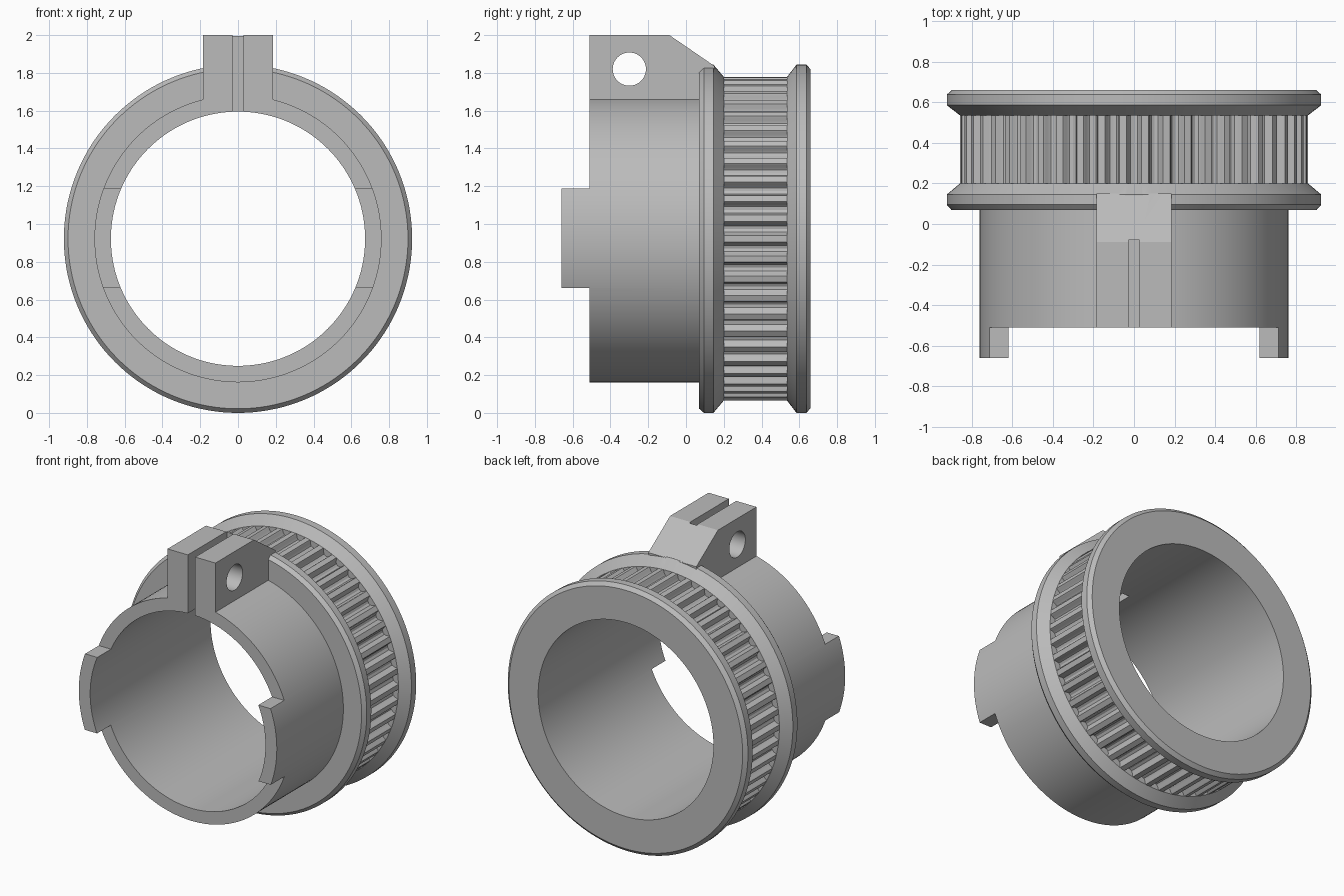
import bpy, bmesh
from math import pi, sin, cos, tau, radians

if "Cube" in bpy.data.objects:
    bpy.data.objects.remove(bpy.data.objects["Cube"])

AXIS_Z = 0.922      # height of the bore axis
BORE = 0.673
SLEEVE = 0.76
TOOTH_TIP = 0.857
TEETH = 50

metal = bpy.data.materials.new("plain grey metal")
metal.use_nodes = True
grey = (0.5, 0.5, 0.5, 1)
metal.diffuse_color = grey
metal.node_tree.nodes["Principled BSDF"].inputs["Base Color"].default_value = grey


def finish(name, bm):
    bmesh.ops.recalc_face_normals(bm, faces=bm.faces)
    mesh = bpy.data.meshes.new(name)
    bm.to_mesh(mesh)
    bm.free()
    mesh.materials.append(metal)
    ob = bpy.data.objects.new(name, mesh)
    bpy.context.collection.objects.link(ob)
    return ob


def revolve(name, profile, angles, radius_offset=None):
    """Closed (radius, y) profile swept round the y axis; the offset applies outside the sleeve."""
    bm = bmesh.new()
    rings = []
    for i, a in enumerate(angles):
        ring = []
        for r, y in profile:
            if radius_offset and r > 0.8:
                r -= radius_offset[i]
            ring.append(bm.verts.new((r * cos(a), y, AXIS_Z + r * sin(a))))
        rings.append(ring)
    n = len(profile)
    for i, ring in enumerate(rings):
        nxt = rings[(i + 1) % len(rings)]
        for j in range(n):
            k = (j + 1) % n
            bm.faces.new((ring[j], ring[k], nxt[k], nxt[j]))
    return finish(name, bm)


def extrude_x(name, outline, x0, x1):
    """Prism with a (y, z) outline running along x."""
    bm = bmesh.new()
    ends = [[bm.verts.new((x, y, z)) for y, z in outline] for x in (x0, x1)]
    for end in ends:
        bm.faces.new(end)
    for j in range(len(outline)):
        k = (j + 1) % len(outline)
        bm.faces.new((ends[0][j], ends[0][k], ends[1][k], ends[1][j]))
    return finish(name, bm)


def box(name, x, y0, y1, z0, z1):
    return extrude_x(name, [(y0, z0), (y1, z0), (y1, z1), (y0, z1)], -x, x)


def combine(target, tool, operation):
    mod = target.modifiers.new(operation, 'BOOLEAN')
    mod.operation = operation
    mod.solver = 'EXACT'
    mod.object = tool
    bpy.context.view_layer.objects.active = target
    bpy.ops.object.modifier_apply(modifier=mod.name)
    bpy.data.objects.remove(tool)


def smooth(ob):
    bpy.ops.object.select_all(action='DESELECT')
    ob.select_set(True)
    bpy.context.view_layer.objects.active = ob
    bpy.ops.object.shade_smooth_by_angle(angle=radians(28))


# Sleeve with both bevelled flanges and the trough between them
body = revolve("sleeve_and_flanges", [
    (BORE, -0.66), (SLEEVE, -0.66), (SLEEVE, 0.07),
    (0.9, 0.07), (0.922, 0.095), (0.922, 0.145), (TOOTH_TIP, 0.2),
    (0.79, 0.2), (0.79, 0.535),
    (TOOTH_TIP, 0.535), (0.922, 0.585), (0.922, 0.637), (0.897, 0.66),
    (BORE, 0.66)], [tau * i / 144 for i in range(144)])

# Clamp lug with a sloped back, merged into the sleeve
lug = extrude_x("clamp_lug", [
    (-0.6, 1.63), (0.15, 1.63), (0.15, 1.837), (-0.088, 2.0), (-0.6, 2.0)],
    -0.184, 0.184)
combine(body, lug, 'UNION')

# Trim the front rim, leaving two side tabs
for z0, z1 in ((1.188, 2.3), (-0.3, 0.66)):
    combine(body, box("rim_cutter", 1.2, -0.9, -0.51, z0, z1), 'DIFFERENCE')

# Clamping slot and cross hole
combine(body, box("slot_cutter", 0.028, -0.9, -0.08, 1.4, 2.3), 'DIFFERENCE')
hole = [(-0.3 + 0.088 * cos(tau * i / 40), 1.82 + 0.088 * sin(tau * i / 40))
        for i in range(40)]
combine(body, extrude_x("hole_cutter", hole, -0.5, 0.5), 'DIFFERENCE')
smooth(body)

# Toothed band: rounded grooves, one of them at the top
groove = [(-0.34, 0), (-0.29, 0.008), (-0.25, 0.024), (-0.16, 0.037), (0, 0.042),
          (0.16, 0.037), (0.25, 0.024), (0.29, 0.008), (0.34, 0)]
angles, depths = [], []
for t in range(TEETH):
    for offset, depth in groove:
        angles.append(pi / 2 + (t + offset) * tau / TEETH)
        depths.append(depth)
band = revolve("toothed_band", [
    (0.77, 0.19), (TOOTH_TIP, 0.19), (TOOTH_TIP, 0.545), (0.77, 0.545)],
    angles, depths)
smooth(band)
